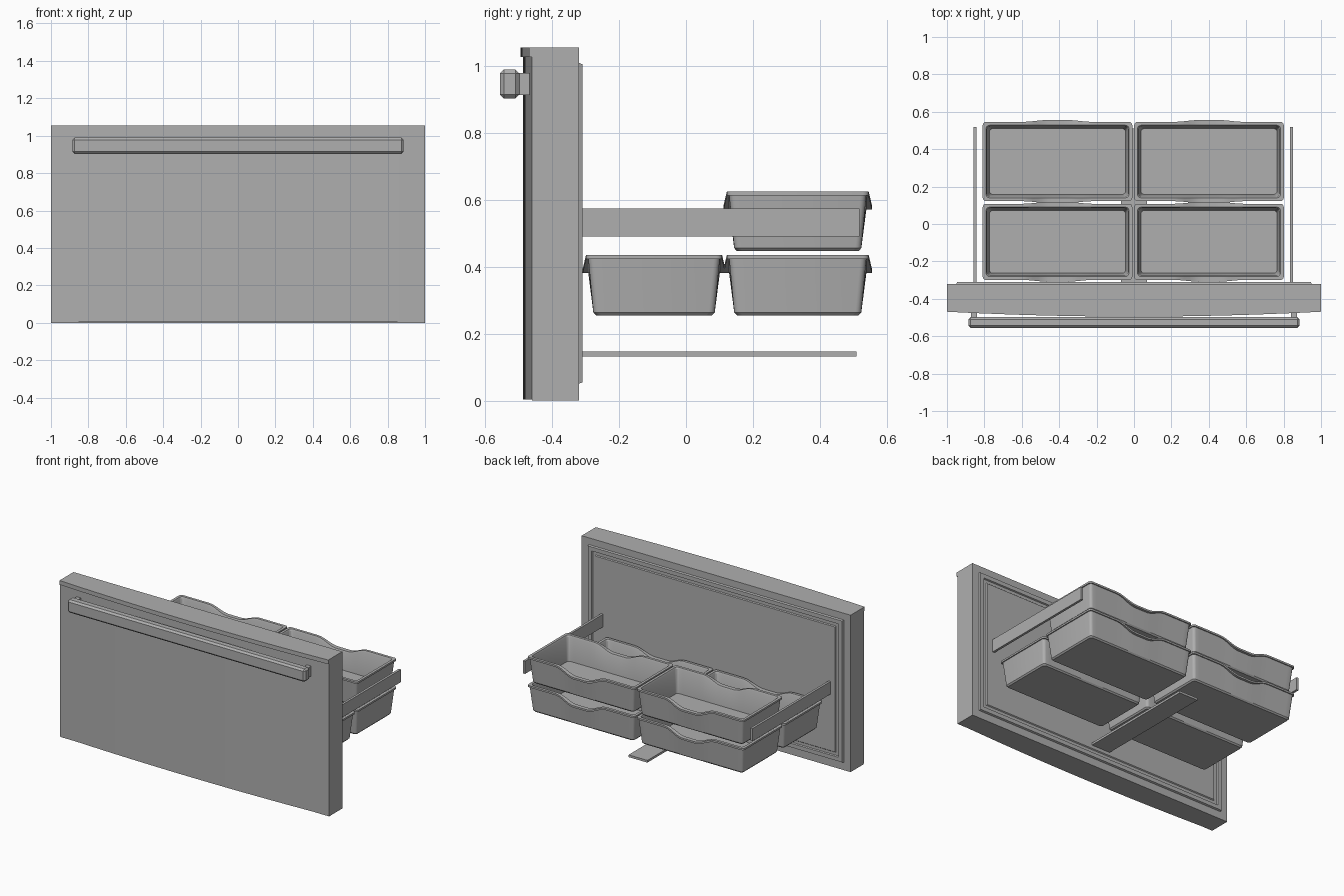
import bpy, bmesh, math

old = bpy.data.objects.get("Cube")
if old:
    bpy.data.objects.remove(old, do_unlink=True)

gray = bpy.data.materials.new("appliance gray")
gray.use_nodes = True
color = (0.43, 0.43, 0.43, 1)
gray.diffuse_color = color
gray.node_tree.nodes["Principled BSDF"].inputs["Base Color"].default_value = color


def finish(name, bm, smooth=False):
    bmesh.ops.recalc_face_normals(bm, faces=bm.faces[:])
    mesh = bpy.data.meshes.new(name)
    bm.to_mesh(mesh)
    bm.free()
    mesh.materials.append(gray)
    ob = bpy.data.objects.new(name, mesh)
    bpy.context.collection.objects.link(ob)
    if smooth:
        bpy.ops.object.select_all(action='DESELECT')
        ob.select_set(True)
        bpy.context.view_layer.objects.active = ob
        bpy.ops.object.shade_smooth_by_angle(angle=math.radians(25))
    return ob


def box(name, x0, x1, y0, y1, z0, z1, bevel=0):
    bm = bmesh.new()
    bmesh.ops.create_cube(bm, size=1)
    for v in bm.verts:
        v.co = ((x0 + x1) / 2 + v.co.x * (x1 - x0),
                (y0 + y1) / 2 + v.co.y * (y1 - y0),
                (z0 + z1) / 2 + v.co.z * (z1 - z0))
    if bevel:
        bmesh.ops.bevel(bm, geom=bm.edges[:], offset=bevel, segments=1, affect='EDGES')
    return finish(name, bm)


def bowed_slab(name, edge_y, bow, back_y, z0, z1, half=1.0, n=32):
    """Slab whose front bulges towards -y in the middle."""
    bm = bmesh.new()
    xs = [half * (2 * i / n - 1) for i in range(n + 1)]
    outline = [(x, edge_y - bow * (1 - (x / half) ** 2)) for x in xs]
    outline += [(half, back_y), (-half, back_y)]
    face = bm.faces.new([bm.verts.new((x, y, z0)) for x, y in outline])
    ext = bmesh.ops.extrude_face_region(bm, geom=[face])["geom"]
    for v in ext:
        if isinstance(v, bmesh.types.BMVert):
            v.co.z = z1
    return finish(name, bm, True)


# Door: body, bowed front skin and overhanging top lip
box("door_body", -1, 1, -0.46, -0.32, 0, 1.055)
bowed_slab("door_front_skin", -0.461, 0.026, -0.45, 0.004, 1.027)
bowed_slab("door_top_lip", -0.469, 0.026, -0.45, 1.027, 1.055)

# Inner liner: raised gasket ring around a recessed panel
bm = bmesh.new()
loops = []
for hx, hz, y in ((0.95, 0.48, -0.321), (0.945, 0.475, -0.309), (0.918, 0.448, -0.309),
                  (0.914, 0.444, -0.317), (0.895, 0.425, -0.317), (0.89, 0.42, -0.311)):
    loops.append([bm.verts.new((sx * hx, y, 0.53 + sz * hz))
                  for sx, sz in ((-1, -1), (1, -1), (1, 1), (-1, 1))])
for a, b in zip(loops, loops[1:]):
    for i in range(4):
        j = (i + 1) % 4
        bm.faces.new((a[i], a[j], b[j], b[i]))
bm.faces.new(loops[0])
bm.faces.new(loops[-1])
finish("door_liner", bm)

# Handle bar and its two posts
box("handle_bar", -0.885, 0.885, -0.556, -0.498, 0.903, 0.99, 0.012)
for side, sx in (("left", 1), ("right", -1)):
    a, b = sorted((sx * 0.84, sx * 0.872))
    box("handle_post_" + side, a, b, -0.5, -0.46, 0.913, 0.98)

# Slide rails and the flat centre guide
box("slide_rail_left", 0.834, 0.85, -0.312, 0.518, 0.49, 0.575)
box("slide_rail_right", -0.858, -0.842, -0.312, 0.518, 0.49, 0.575)
box("centre_guide", -0.07, 0.07, -0.312, 0.51, 0.132, 0.147)


def dip_weight(u):
    """Scoop in the front and back walls, u from -1 to 1 across the bin."""
    u = abs(u)
    if u < 0.12:
        return 1
    if u > 0.5:
        return 0
    return 0.5 + 0.5 * math.cos(math.pi * (u - 0.12) / 0.38)


def ring(hx, hy, r, n=28):
    """Rounded rectangle, subdivided on the two long sides."""
    pts = []
    for s in (1, -1):
        for i in range(n + 1):
            t = 2 * i / n - 1
            pts.append((s * t * (hx - r), -s * hy, t * s, -s))
        for k in range(1, 4):
            a = math.pi / 2 * k / 4
            pts.append((s * (hx - r + r * math.sin(a)), -s * (hy - r + r * math.cos(a)), 1, 0))
        for e in (-1, 1):
            pts.append((s * hx, s * e * (hy - r), 1, 0))
        for k in range(1, 4):
            a = math.pi / 2 * k / 4
            pts.append((s * (hx - r + r * math.cos(a)), s * (hy - r + r * math.sin(a)), 1, 0))
    return pts


def bin_tray(name, cx, y0, y1, z0, z1):
    """Open tapered bin with an out-turned rim."""
    bm = bmesh.new()
    hx, hy, cy = 0.4, (y1 - y0) / 2, (y0 + y1) / 2
    # inset, height, how far the scoop applies, rim bulge
    profile = ((0.03, z0, 0, 0), (0.022, z0 + 0.009, 0, 0), (0.007, z1 - 0.012, 1, 0),
               (0, z1 - 0.012, 1, 1), (0, z1, 1, 1), (0.018, z1, 1, 0),
               (0.023, z1 - 0.01, 1, 0), (0.036, z0 + 0.012, 0, 0))
    rings = []
    for inset, z, scoop, bulge in profile:
        loop = []
        for x, y, u, s in ring(hx - inset, hy - inset, 0.018):
            w = dip_weight(u) if s else 0
            loop.append(bm.verts.new((cx + x, cy + y + s * bulge * 0.01 * w,
                                      z - scoop * 0.042 * w)))
        rings.append(loop)
    n = len(rings[0])
    for a, b in zip(rings, rings[1:]):
        for i in range(n):
            j = (i + 1) % n
            bm.faces.new((a[i], a[j], b[j], b[i]))
    bm.faces.new(rings[0])
    bm.faces.new(rings[-1])
    finish(name, bm, True)


# Four lower bins and two upper bins
for side, cx in (("left", 0.401), ("right", -0.409)):
    bin_tray("lower_front_bin_" + side, cx, -0.299, 0.108, 0.255, 0.435)
    bin_tray("lower_back_bin_" + side, cx, 0.122, 0.546, 0.255, 0.435)
    bin_tray("upper_back_bin_" + side, cx, 0.122, 0.546, 0.447, 0.625)
